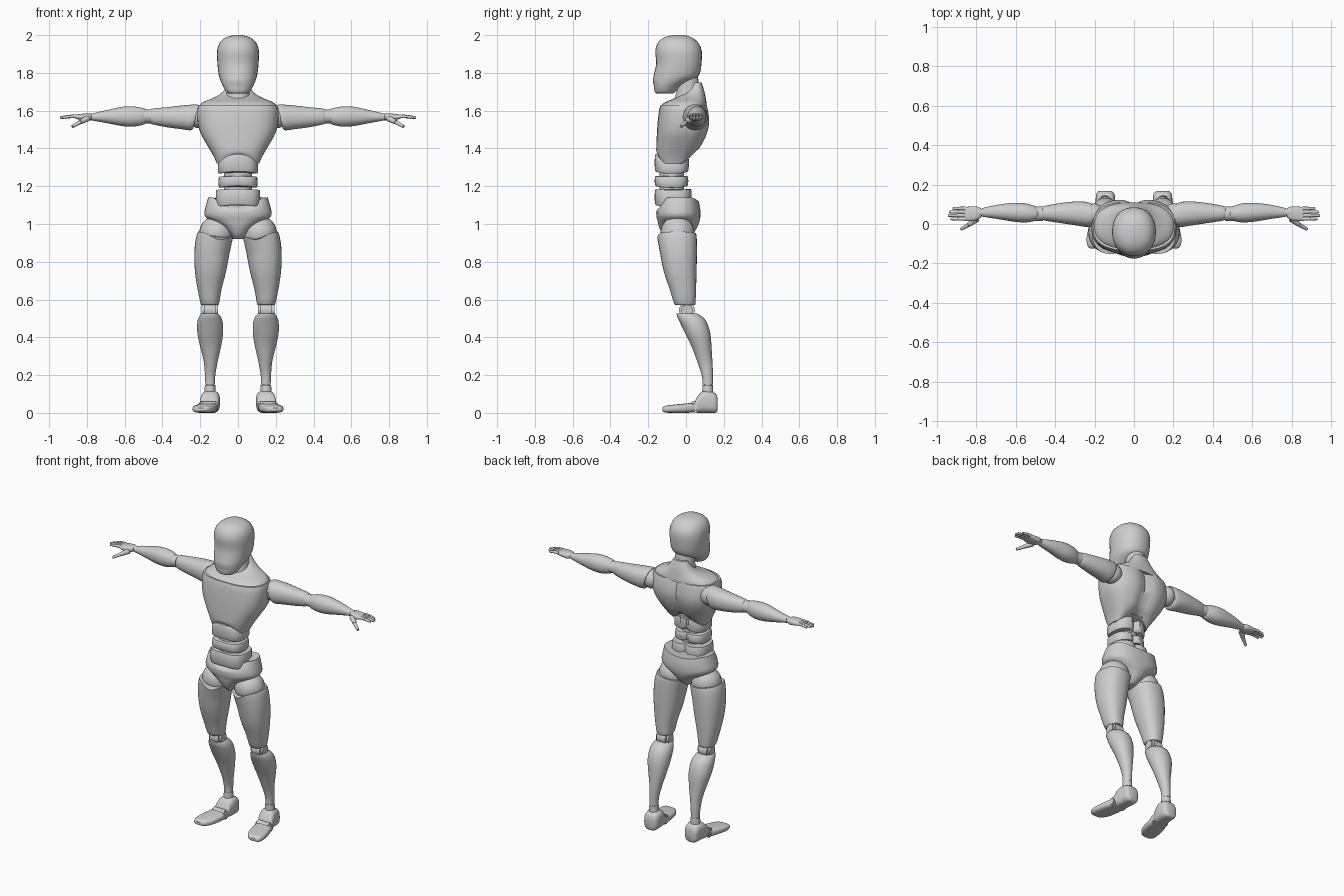
import bpy, bmesh, math
from mathutils import Vector

grey = bpy.data.materials.new("light_grey")
grey.diffuse_color = (0.62, 0.62, 0.62, 1)


def finish(bm, name, mirror):
    bmesh.ops.recalc_face_normals(bm, faces=bm.faces)
    me = bpy.data.meshes.new(name)
    bm.to_mesh(me)
    bm.free()
    ob = bpy.data.objects.new(name, me)
    bpy.context.collection.objects.link(ob)
    me.materials.append(grey)
    bpy.ops.object.select_all(action='DESELECT')
    ob.select_set(True)
    bpy.context.view_layer.objects.active = ob
    bpy.ops.object.shade_smooth_by_angle(angle=math.radians(40))
    if mirror:
        ob.modifiers.new("Mirror", 'MIRROR')
    return ob


def smooth_rings(rings, steps):
    """Catmull-Rom interpolation between cross-sections."""
    out = []
    for i in range(len(rings) - 1):
        p0, p1, p2, p3 = (rings[max(0, min(len(rings) - 1, i + k))] for k in (-1, 0, 1, 2))
        for s in range(steps):
            t = s / steps
            out.append([0.5 * (2 * b + (c - a) * t + (2 * a - 5 * b + 4 * c - d) * t * t
                               + (3 * b - a - 3 * c + d) * t ** 3)
                        for a, b, c, d in zip(p0, p1, p2, p3)])
    return out + [list(rings[-1])]


def loft(name, axis, rings, p=2.0, n=32, steps=3, mirror=False, warp=None):
    """Skin rounded sections (position, a_min, a_max, b_min, b_max) along an axis."""
    bm = bmesh.new()
    loops = []
    for t, a0, a1, b0, b1 in smooth_rings(rings, steps):
        loop = []
        for i in range(n):
            ang = 2 * math.pi * i / n
            c, s = math.cos(ang), math.sin(ang)
            a = (a0 + a1) / 2 + (a1 - a0) / 2 * math.copysign(abs(c) ** (2 / p), c)
            b = (b0 + b1) / 2 + (b1 - b0) / 2 * math.copysign(abs(s) ** (2 / p), s)
            co = {'z': (a, b, t), 'x': (t, a, b), 'y': (a, t, b)}[axis]
            loop.append(bm.verts.new(warp(*co) if warp else co))
        loops.append(loop)
    for l0, l1 in zip(loops, loops[1:]):
        for i in range(n):
            bm.faces.new((l0[i], l0[(i + 1) % n], l1[(i + 1) % n], l1[i]))
    bm.faces.new(loops[0])
    bm.faces.new(loops[-1])
    return finish(bm, name, mirror)


def ball(name, pos, r):
    bm = bmesh.new()
    bmesh.ops.create_uvsphere(bm, u_segments=24, v_segments=14, radius=r)
    bmesh.ops.translate(bm, verts=bm.verts, vec=pos)
    finish(bm, name, True)


def rod(name, a, b, r0, r1, n=20):
    a, b = Vector(a), Vector(b)
    bm = bmesh.new()
    bmesh.ops.create_cone(bm, cap_ends=True, segments=n, radius1=r0, radius2=r1,
                          depth=(b - a).length)
    edges = [e for f in bm.faces if len(f.verts) > 4 for e in f.edges]
    bmesh.ops.bevel(bm, geom=edges, offset=min(r0, r1) * 0.3, segments=2, affect='EDGES')
    bm.transform((b - a).to_track_quat('Z', 'Y').to_matrix().to_4x4())
    bmesh.ops.translate(bm, verts=bm.verts, vec=(a + b) / 2)
    finish(bm, name, True)


# Head and neck
loft("head", 'z', [(1.69, -.045, .045, -.155, -.07), (1.70, -.062, .062, -.166, -.055),
                   (1.73, -.08, .08, -.17, -.03), (1.76, -.093, .093, -.175, .03),
                   (1.79, -.102, .102, -.17, .07), (1.85, -.109, .109, -.158, .082),
                   (1.92, -.11, .11, -.162, .083), (1.965, -.093, .093, -.145, .06),
                   (1.99, -.06, .06, -.11, .025), (2.0, -.02, .02, -.07, -.01)], p=2.2)
loft("neck", 'z', [(1.6, -.075, .075, -.08, .09), (1.7, -.062, .062, -.05, .075),
                   (1.8, -.055, .055, -.04, .06)])


# Chest with a spine groove and an arched lower rim
def chest_shape(x, y, z):
    if y > .03 and z < 1.64:
        y -= .025 * math.exp(-(x / .04) ** 2)
    if z < 1.4:
        z += .05 * max(0, 1 - (x / .105) ** 2) * (1.4 - z) / .08
    return x, y, z


loft("chest", 'z', [(1.32, -.112, .112, -.15, .02), (1.36, -.13, .13, -.157, .05),
                    (1.42, -.165, .165, -.157, .088), (1.48, -.198, .198, -.154, .115),
                    (1.54, -.213, .213, -.15, .127), (1.6, -.215, .215, -.143, .12),
                    (1.63, -.207, .207, -.135, .112)], p=2.7, n=48, warp=chest_shape)
loft("shoulder_yoke", 'z', [(1.625, -.205, .205, -.132, .11), (1.645, -.185, .185, -.11, .108),
                            (1.67, -.125, .125, -.05, .104), (1.70, -.08, .08, .0, .098),
                            (1.75, -.045, .045, .03, .082)], p=2.4)

# Waist segments around a core
loft("waist_core", 'z', [(1.1, -.075, .075, -.14, -.01), (1.36, -.075, .075, -.14, -.01)])


def waist_segment(name, z0, z1, w, back, dome):
    def shape(x, y, z):
        if y > -.05 and abs(x) < .004:
            y -= .02
        k = max(0, 1 - (x / w) ** 2)
        return x, y, z + dome * k * (z - z0) / (z1 - z0) + .012 * k
    b, f = .008, -.165
    loft(name, 'z', [(z0, b - w, w - b, f + b, back - b), (z0 + b, -w, w, f, back),
                     (z1 - b, -w, w, f, back), (z1, b - w, w - b, f + b, back - b)],
         p=2.8, n=40, steps=2, warp=shape)


waist_segment("upper_waist", 1.265, 1.325, .105, .015, .035)
waist_segment("middle_waist", 1.19, 1.252, .102, .012, -.01)
waist_segment("lower_waist", 1.09, 1.18, .117, .03, -.008)


# Pelvis with raised sides
def pelvis_shape(x, y, z):
    if z > 1.06:
        z -= .05 * max(0, 1 - (x / .13) ** 2) * (z - 1.06) / .08 * (1 if y < 0 else .4)
    return x, y, z


loft("pelvis", 'z', [(.92, -.025, .025, -.10, -.0), (.945, -.045, .045, -.125, .035),
                     (.985, -.088, .088, -.143, .06), (1.015, -.14, .14, -.15, .072),
                     (1.045, -.177, .177, -.157, .076), (1.09, -.172, .172, -.155, .075),
                     (1.14, -.158, .158, -.135, .068)], p=2.3, n=40, warp=pelvis_shape)

# Legs
ball("hip_ball", (.115, -.045, .953), .09)
loft("thigh", 'z', [(.57, .105, .19, -.05, .045), (.58, .1, .198, -.063, .05),
                    (.65, .088, .213, -.085, .053), (.75, .063, .228, -.118, .056),
                    (.85, .044, .231, -.138, .058), (.92, .03, .222, -.148, .057),
                    (.95, .024, .211, -.152, .054)], p=2.3, mirror=True,
     warp=lambda x, y, z: (x, y, z + (.12 * (x - .13) - .03 * math.exp(-((x - .1) / .05) ** 2) * (y < -.05))
                           * max(0, z - .85) / .1))
rod("knee_joint", (.105, .005, .543), (.192, .005, .543), .042, .042, 24)
loft("shin", 'z', [(.15, .122, .173, .088, .143), (.2, .12, .175, .083, .143),
                   (.27, .108, .181, .06, .14), (.35, .09, .2, .03, .135),
                   (.42, .079, .215, -.004, .129), (.48, .081, .215, -.033, .11),
                   (.51, .092, .206, -.047, .085), (.525, .105, .195, -.05, .06)],
     p=2.1, mirror=True)
rod("ankle_joint", (.148, .115, .1), (.148, .115, .157), .03, .027)
loft("heel", 'y', [(.168, .12, .175, .012, .075), (.155, .1, .19, 0, .105),
                   (.11, .095, .196, 0, .118), (.075, .1, .201, 0, .105),
                   (.045, .107, .206, .002, .06)], p=3, mirror=True)
rod("toe_joint", (.107, .042, .031), (.208, .042, .031), .03, .03)
loft("toe", 'y', [(.045, .11, .21, .003, .055), (0, .11, .226, 0, .05),
                  (-.07, .125, .24, 0, .043), (-.11, .148, .236, .002, .037),
                  (-.125, .17, .22, .01, .026)], p=3, mirror=True)

# Arms
ball("shoulder_ball", (.205, .045, 1.567), .06)
loft("upper_arm", 'x', [(.222, -.01, .105, 1.505, 1.63), (.24, -.015, .112, 1.496, 1.633),
                        (.3, -.006, .114, 1.502, 1.627), (.38, .006, .105, 1.513, 1.618),
                        (.45, .017, .092, 1.527, 1.611), (.465, .025, .085, 1.535, 1.603)],
     p=2.2, mirror=True,
     warp=lambda x, y, z: (x - (z - 1.567) * .25 * max(0, .3 - x) / .08, y, z))
rod("elbow_joint", (.45, .052, 1.57), (.51, .052, 1.57), .037, .037)
loft("forearm", 'x', [(.485, .025, .08, 1.538, 1.605), (.5, .016, .09, 1.526, 1.613),
                      (.55, .008, .105, 1.516, 1.622), (.61, .012, .107, 1.518, 1.621),
                      (.69, .025, .098, 1.533, 1.604), (.75, .034, .085, 1.544, 1.59),
                      (.77, .038, .08, 1.548, 1.584)], p=2.1, mirror=True)
rod("wrist_joint", (.755, .058, 1.567), (.8, .058, 1.567), .019, .019)

# Hands
loft("palm", 'x', [(.775, .035, .08, 1.554, 1.581), (.795, .02, .088, 1.547, 1.585),
                   (.83, .014, .088, 1.55, 1.583), (.86, .016, .086, 1.557, 1.579)],
     p=2.8, n=24, mirror=True)
for i, tip in enumerate((.93, .943, .938, .92)):
    y = .026 + .0175 * i
    mid = .856 + (tip - .856) * .5
    rod(f"finger_{i + 1}_base", (.85, y, 1.57), (mid, y, 1.569), .0095, .009, 12)
    rod(f"finger_{i + 1}_tip", (mid - .002, y, 1.569), (tip, y, 1.563), .0085, .0068, 12)
rod("thumb_base", (.795, .028, 1.56), (.838, -.004, 1.538), .017, .012, 14)
rod("thumb_tip", (.835, -.002, 1.539), (.878, -.027, 1.515), .011, .008, 14)
